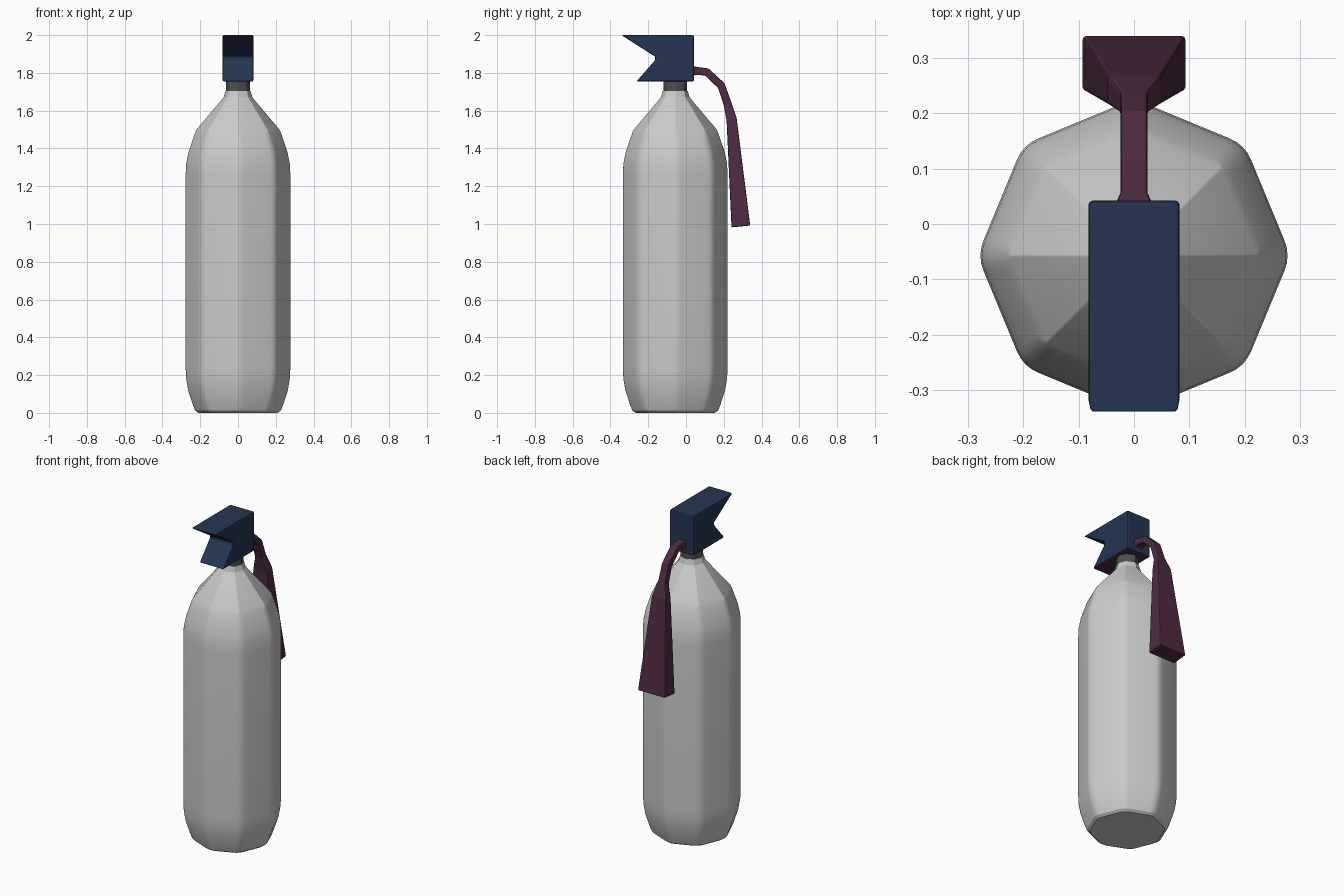
import bpy, bmesh
from math import cos, sin, pi
from mathutils import Vector

if "Cube" in bpy.data.objects:
    bpy.data.objects.remove(bpy.data.objects["Cube"])

def material(name, rgb):
    m = bpy.data.materials.new(name)
    m.diffuse_color = (*rgb, 1)
    m.use_nodes = True
    m.node_tree.nodes["Principled BSDF"].inputs["Base Color"].default_value = m.diffuse_color
    return m

navy = material("navy", (0.018, 0.036, 0.085))
plum = material("plum", (0.075, 0.024, 0.055))
dark = material("dark_grey", (0.08, 0.08, 0.08))

def loft(name, rings, mats=(), bevel=0, smooth=None):
    """Skin a stack of equal-length point rings and cap both ends."""
    bm = bmesh.new()
    vs = [[bm.verts.new(p) for p in r] for r in rings]
    n = len(vs[0])
    for a, b in zip(vs, vs[1:]):
        for i in range(n):
            j = (i + 1) % n
            bm.faces.new((a[i], a[j], b[j], b[i]))
    bm.faces.new(vs[0][::-1])
    bm.faces.new(vs[-1])
    bmesh.ops.recalc_face_normals(bm, faces=bm.faces)
    me = bpy.data.meshes.new(name)
    bm.to_mesh(me)
    bm.free()
    ob = bpy.data.objects.new(name, me)
    bpy.context.collection.objects.link(ob)
    for m in mats:
        me.materials.append(m)
    if bevel:
        mod = ob.modifiers.new("bevel", 'BEVEL')
        mod.width = bevel
        mod.segments = 2
        mod.limit_method = 'ANGLE'
        mod.angle_limit = 0.6
    if smooth:
        bpy.ops.object.select_all(action='DESELECT')
        bpy.context.view_layer.objects.active = ob
        ob.select_set(True)
        bpy.ops.object.shade_smooth_by_angle(angle=smooth)
    return ob

CY = -0.057  # tank axis

def octagon(r, z, t):
    """Octagon with its corners rounded over a length t."""
    c = [Vector((r * cos(k * pi / 4), CY + r * sin(k * pi / 4), z)) for k in range(8)]
    out = []
    for k in range(8):
        a = c[k] + (c[k - 1] - c[k]).normalized() * t
        b = c[k] + (c[(k + 1) % 8] - c[k]).normalized() * t
        for s in (0, 0.25, 0.5, 0.75, 1):
            out.append(a * (1 - s) ** 2 + c[k] * 2 * s * (1 - s) + b * s * s)
    return out

# tank: radius, height, corner rounding
tank_profile = [(0.215, 0, .03), (0.232, 0.012, .03), (0.244, 0.04, .03), (0.270, 0.12, .03),
                (0.280, 0.18, .03), (0.283, 0.24, .03), (0.283, 1.26, .03), (0.280, 1.32, .03),
                (0.268, 1.38, .03), (0.236, 1.472, .025), (0.222, 1.498, .003),
                (0.098, 1.645, .003), (0.076, 1.672, .003), (0.067, 1.705, .003)]
loft("tank", [octagon(*p) for p in tank_profile], smooth=0.38)

# neck collar
loft("neck", [octagon(0.064, z, .003) for z in (1.70, 1.77)], [dark])

# valve head: notched side profile with a plum underside
head = [(-0.342, 2.0), (-0.163, 1.886), (-0.163, 1.868), (-0.262, 1.755),
        (0.042, 1.755), (0.042, 2.0)]
valve = loft("valve_head", [[(x, y, z) for y, z in head] for x in (-0.082, 0.082)],
             [navy, plum], bevel=0.007)
for f in valve.data.polygons:
    if f.normal.z < -0.99:
        f.material_index = 1

# hose and nozzle: outer y, z, inner y, z, half width
sections = [(0.030, 1.836, 0.030, 1.782, .036), (0.058, 1.832, 0.052, 1.790, .024),
            (0.120, 1.823, 0.101, 1.786, .024), (0.204, 1.745, 0.170, 1.720, .024),
            (0.240, 1.645, 0.200, 1.628, .025), (0.268, 1.562, 0.215, 1.545, .048),
            (0.340, 0.992, 0.241, 0.982, .093)]
loft("hose_nozzle", [[(-w, yo, zo), (w, yo, zo), (w, yi, zi), (-w, yi, zi)]
                     for yo, zo, yi, zi, w in sections], [plum], bevel=0.006)
